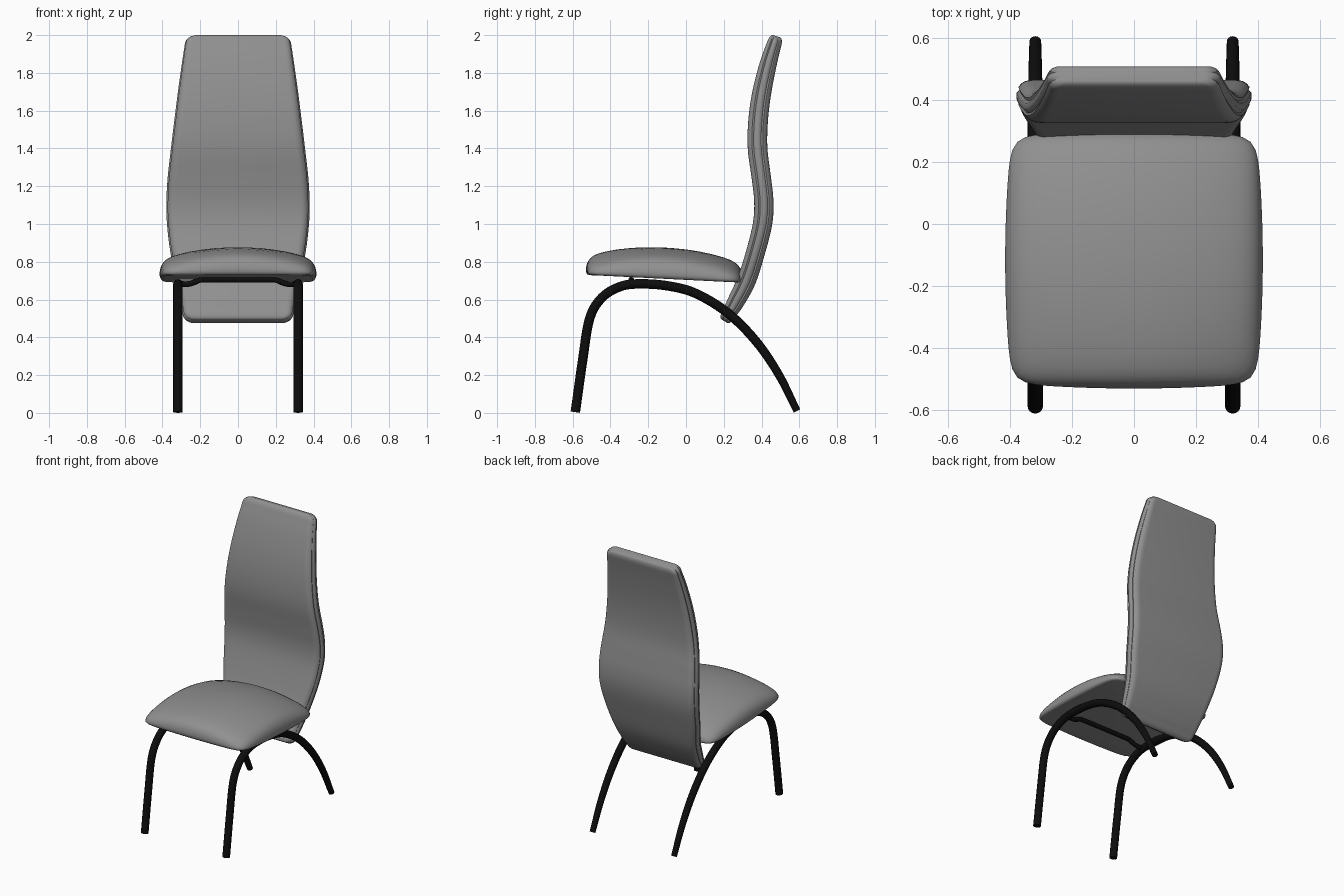
import bpy, bmesh
from math import sin, cos, pi, radians
from mathutils import Vector

if "Cube" in bpy.data.objects:
    bpy.data.objects.remove(bpy.data.objects["Cube"])


def spline(rows, steps):
    """Catmull-Rom interpolation through rows of any width."""
    p = [Vector(r) for r in rows]
    p = [2 * p[0] - p[1]] + p + [2 * p[-1] - p[-2]]
    out = []
    for a, b, c, d in zip(p, p[1:], p[2:], p[3:]):
        for i in range(steps):
            t = i / steps
            out.append(0.5 * (2 * b + (c - a) * t + (2 * a - 5 * b + 4 * c - d) * t ** 2
                              + (3 * b - a - 3 * c + d) * t ** 3))
    return out + [p[-2]]


def finish(ob, angle=50):
    bpy.ops.object.select_all(action='DESELECT')
    ob.select_set(True)
    bpy.context.view_layer.objects.active = ob
    if ob.type == 'CURVE':
        bpy.ops.object.convert(target='MESH')
    bpy.ops.object.shade_smooth_by_angle(angle=radians(angle))


def material(name, value):
    m = bpy.data.materials.new(name)
    m.diffuse_color = (value, value, value, 1)
    m.use_nodes = True
    m.node_tree.nodes["Principled BSDF"].inputs["Base Color"].default_value = m.diffuse_color
    return m


def loft(name, rings):
    """Skin a list of equal-length rings and cap both ends."""
    bm = bmesh.new()
    loops = [[bm.verts.new(c) for c in r] for r in rings]
    n = len(loops[0])
    for a, b in zip(loops, loops[1:]):
        for i in range(n):
            j = (i + 1) % n
            bm.faces.new((a[i], a[j], b[j], b[i]))
    bm.faces.new(loops[0])
    bm.faces.new(loops[-1])
    bmesh.ops.recalc_face_normals(bm, faces=bm.faces)
    me = bpy.data.meshes.new(name)
    bm.to_mesh(me)
    bm.free()
    me.materials.append(leather)
    ob = bpy.data.objects.new(name, me)
    bpy.context.collection.objects.link(ob)
    finish(ob)


def tube(name, rows):
    """Round tube along rows of (x, y, z, radius)."""
    cu = bpy.data.curves.new(name, 'CURVE')
    cu.dimensions = '3D'
    cu.bevel_depth = 1
    cu.bevel_resolution = 6
    cu.use_fill_caps = True
    sp = cu.splines.new('POLY')
    sp.points.add(len(rows) - 1)
    for p, r in zip(sp.points, rows):
        p.co = (r[0], r[1], r[2], 1)
        p.radius = r[3]
    ob = bpy.data.objects.new(name, cu)
    bpy.context.collection.objects.link(ob)
    cu.materials.append(black)
    finish(ob)


black = material("black_metal", .004)
leather = material("grey_upholstery", .28)

# Arched side frames: front leg, crest and rear leg in one tube (y, z, radius)
leg = [(-.586, .004, .025), (-.547, .28, .025), (-.51, .50, .025), (-.445, .61, .025),
       (-.35, .668, .025), (-.25, .683, .025), (-.1, .673, .025), (.05, .633, .025),
       (.22, .53, .025), (.37, .38, .024), (.49, .205, .022), (.588, .01, .019)]
for side, x in (("left", -.318), ("right", .318)):
    tube(side + "_leg_frame", [(x, *r) for r in spline(leg, 6)])

# Cross bar under the seat
half = [(.32, .683), (.265, .682), (.235, .69), (.205, .702), (.17, .705)]
path = [(-x, z) for x, z in half] + [(x, z) for x, z in reversed(half)]
tube("cross_bar", [(x, -.29, z, .015) for x, z in spline(path, 4)])

# Seat cushion: domed pillow, thin at the corners, on a flat tilted base (scale, height)
profile = [(.955, 0), (.985, .004), (1, .018), (1, .034), (.99, .055), (.97, .072),
           (.94, .085), (.9, .094), (.84, .101), (.74, .105), (.6, .108),
           (.45, .109), (.3, .11), (.15, .11), (.04, .11)]
rings = []
for k, (s, h) in enumerate(profile):
    ring = []
    for i in range(120):
        c, d = cos(2 * pi * i / 120), sin(2 * pi * i / 120)
        r = s / (abs(c) ** 13 + abs(d) ** 13) ** (1 / 13)
        u, v = r * c, r * d
        dome = .055 * (1 - u * u) * (1 - v * v) if k > 3 else 0
        lift = h * (1 - .62 * u * u * v * v) + dome
        ring.append((.415 * u * (1 - .05 * v * v), -.115 + .415 * v * (1 - .04 * u * u),
                     .71 - .02 * v + lift))
    rings.append(ring)
loft("seat", rings)

# Backrest: S-curved padded panel (y, z, half width, thickness)
back = [(.227, .525, .293, .075), (.262, .585, .305, .09), (.32, .70, .327, .1),
        (.368, .85, .358, .1), (.405, 1.0, .376, .102), (.412, 1.12, .379, .102),
        (.398, 1.25, .372, .102), (.379, 1.4, .355, .104), (.382, 1.55, .337, .104),
        (.402, 1.7, .318, .1), (.436, 1.85, .297, .09), (.466, 1.95, .282, .078)]
rows = spline(back, 5)


def end_rows(row, inner):
    """Rounded end continuing past the last row."""
    d = Vector((row[0] - inner[0], row[1] - inner[1])).normalized()
    out = []
    for i in range(1, 7):
        a = i * pi / 12
        e, k = .046 * sin(a), 1 - cos(a)
        out.append((row[0] + d.x * e, row[1] + d.y * e, row[2] - .055 * k, row[3] * (1 - .5 * k)))
    return out


rows = end_rows(rows[0], rows[1])[::-1] + [tuple(r) for r in rows] + end_rows(rows[-1], rows[-2])
rings = []
for i, (y, z, w, t) in enumerate(rows):
    p, q = rows[max(i - 1, 0)], rows[min(i + 1, len(rows) - 1)]
    d = Vector((q[0] - p[0], q[1] - p[1])).normalized()
    ring = []
    for sgn in (1, -1):
        for j in range(17):
            a = -pi / 2 + j * pi / 16
            # two shallow seams leave a padded strip along the edge
            seam = .007 if j in (6, 10) else 0
            x, o = w - t / 2 + t / 2 * abs(cos(a)) ** .8 - seam, t / 2 * sin(a)
            ring.append((sgn * x, y + sgn * o * d.y, z - sgn * o * d.x))
    rings.append(ring)
loft("backrest", rings)
